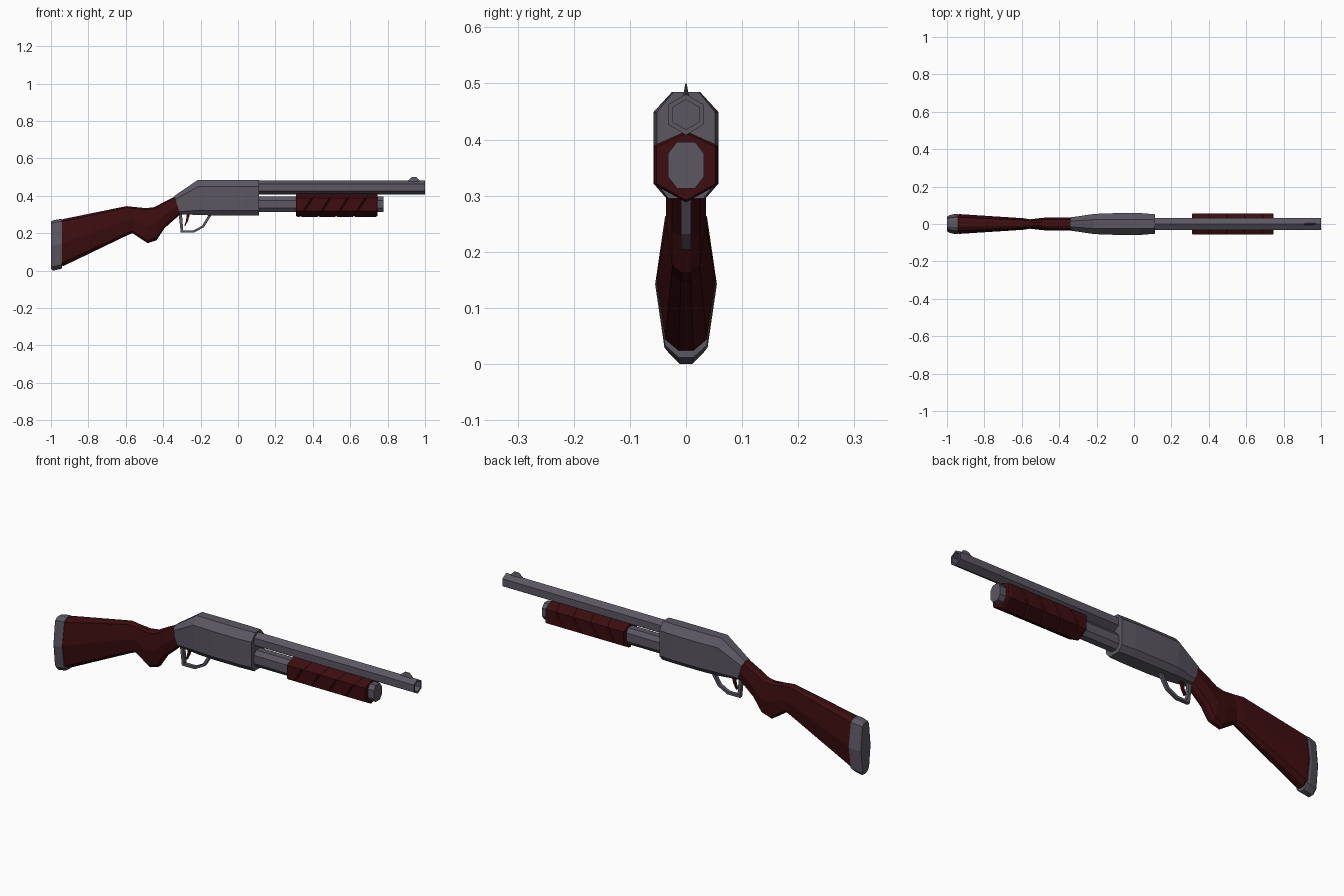
import bpy
import bmesh
from mathutils import Vector

if "Cube" in bpy.data.objects:
    bpy.data.objects.remove(bpy.data.objects["Cube"])


def material(name, color):
    m = bpy.data.materials.new(name)
    m.use_nodes = True
    m.diffuse_color = (*color, 1)
    m.node_tree.nodes["Principled BSDF"].inputs["Base Color"].default_value = (*color, 1)
    return m


steel = material("gun steel", (0.105, 0.095, 0.12))
wood = material("dark red wood", (0.045, 0.004, 0.005))


def finish(name, bm, mat):
    bmesh.ops.recalc_face_normals(bm, faces=bm.faces)
    mesh = bpy.data.meshes.new(name)
    bm.to_mesh(mesh)
    bm.free()
    mesh.materials.append(mat)
    obj = bpy.data.objects.new(name, mesh)
    bpy.context.collection.objects.link(obj)
    return obj


def loft(name, sections, profile, mat):
    """Skin rings along x. Section: top x, top z, bottom x, bottom z, half width.
    Profile: right half, top to bottom, as (width fraction, height fraction)."""
    ring = profile + [(-y, t) for y, t in reversed(profile) if y > 0]
    bm = bmesh.new()
    rings = []
    for xt, zt, xb, zb, w in sections:
        top, bottom = Vector((xt, 0, zt)), Vector((xb, 0, zb))
        rings.append([bm.verts.new(bottom.lerp(top, t) + Vector((0, y * w, 0)))
                      for y, t in ring])
    n = len(ring)
    for a, b in zip(rings, rings[1:]):
        for i in range(n):
            j = (i + 1) % n
            bm.faces.new((a[i], a[j], b[j], b[i]))
    bm.faces.new(rings[0])
    bm.faces.new(rings[-1])
    return finish(name, bm, mat)


def straight(*stations):
    """Upright sections from (x, top z, bottom z, half width)."""
    return [(x, zt, x, zb, w) for x, zt, zb, w in stations]


def strip(name, outer, inner, w_outer, w_inner, mat):
    """Bent bar between two matching side outlines."""
    bm = bmesh.new()
    rings = []
    for o, i in zip(outer, inner):
        rings.append([bm.verts.new((p[0], y, p[1])) for p, y in
                      ((o, -w_outer), (o, w_outer), (i, w_inner), (i, -w_inner))])
    for a, b in zip(rings, rings[1:]):
        for i in range(4):
            j = (i + 1) % 4
            bm.faces.new((a[i], a[j], b[j], b[i]))
    bm.faces.new(rings[0])
    bm.faces.new(rings[-1])
    return finish(name, bm, mat)


# Cross-section shapes
HEX = [(0, 1), (1, .75), (1, .25), (0, 0)]
OCTAGON = [(.5, 1), (1, .75), (1, .25), (.5, 0)]
BODY = [(.43, 1), (1, .81), (1, .14), (.6, 0)]
STOCK = [(.3, 1), (.68, .95), (1, .5), (.7, .08), (.25, 0)]
GRIP_SHAPE = [(0, 1), (1, .8), (1, .25), (0, 0)]

# Receiver
loft("receiver", [(-.34, .4, -.31, .302, .036), (-.215, .485, -.2, .297, .054),
                  (-.1, .485, -.1, .295, .058), (.04, .485, .04, .295, .058),
                  (.112, .485, .112, .295, .052)], BODY, steel)

# Barrel with a hollow muzzle, and the tube below it
loft("barrel", straight((.1, .481, .408, .031), (1, .481, .408, .031),
                        (1, .471, .418, .023), (.93, .471, .418, .023)), HEX, steel)
loft("magazine_tube", straight((.1, .396, .313, .032), (.778, .396, .313, .032)),
     OCTAGON, steel)

# Pump grip: ridged panels separated by slanted grooves
rings = [(.31, .31, 0), (.318, .318, 1)]
for k in range(4):
    bottom = .335 + .095 * k
    top = bottom + .08
    rings += [(top - .006, bottom - .006, 1), (top, bottom, 0), (top + .006, bottom + .006, 1)]
rings += [(.738, .738, 1), (.745, .745, 0)]
loft("pump_grip", [(xt, .411 + .004 * f, xb, .292 - .004 * f, .053 + .004 * f)
                   for xt, xb, f in rings], GRIP_SHAPE, wood)

# Front sight
loft("front_sight", straight((.908, .482, .474, .006), (.93, .5, .474, .006),
                             (.955, .5, .474, .006), (.972, .482, .474, .006)),
     [(.2, 1), (1, 0)], steel)

# Trigger guard and trigger
strip("trigger_guard",
      [(-.318, .31), (-.306, .204), (-.235, .204), (-.182, .232), (-.14, .3)],
      [(-.3, .31), (-.293, .216), (-.238, .216), (-.192, .24), (-.156, .3)],
      .009, .009, steel)
strip("trigger", [(-.255, .31), (-.268, .265), (-.283, .237)],
      [(-.272, .31), (-.279, .265), (-.287, .24)], .006, .006, wood)

# Stock with its pistol grip
loft("stock", [(-.335, .398, -.307, .303, .035), (-.4, .365, -.393, .227, .036),
               (-.446, .34, -.435, .163, .036), (-.49, .334, -.484, .147, .033),
               (-.55, .34, -.564, .2, .025), (-.596, .345, -.59, .19, .031),
               (-.935, .276, -.935, .024, .053), (-.946, .268, -.946, .03, .048)],
     STOCK, wood)

# Butt pad
loft("butt_pad", straight((-.942, .276, .012, .053), (-.952, .276, .008, .055),
                          (-.99, .269, 0, .046), (-1, .262, .01, .038)), STOCK, steel)
